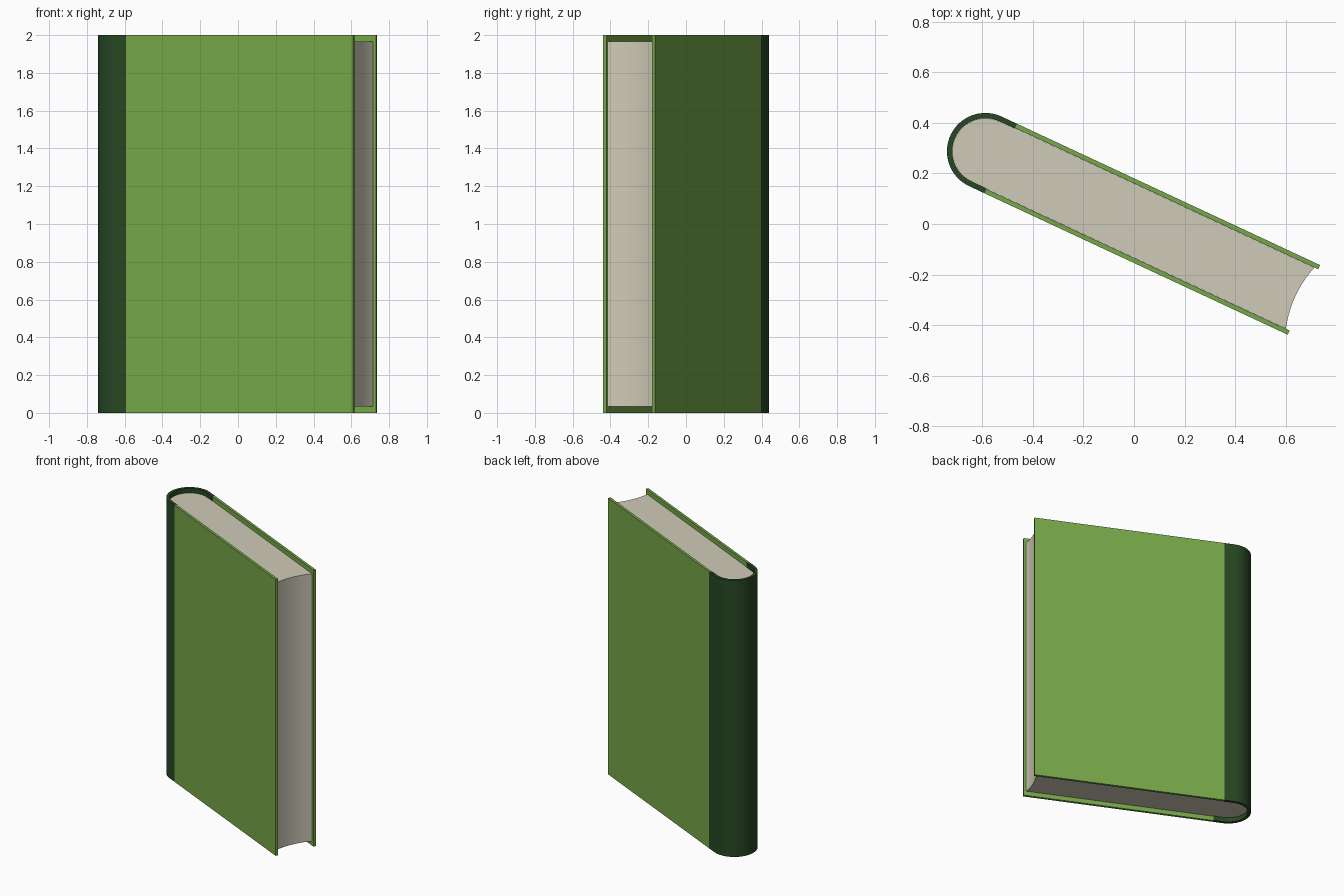
import bpy, bmesh
from math import radians, sin, cos, pi
from mathutils import Matrix

cube = bpy.data.objects.get("Cube")
if cube:
    bpy.data.objects.remove(cube)

# Main dimensions, in the book's own frame (x = spine to fore edge)
HEIGHT = 2.0
RADIUS = 0.152          # half of the book's thickness
BOARD = 0.018           # cover thickness
SPINE = 0.021           # spine thickness
SPINE_X = -0.655        # centre of the rounded spine
JOINT_X = -0.588        # where the spine meets the covers
EDGE_X = 0.737          # free edge of the covers
PAGE_X = 0.72           # corners of the page block
HOLLOW = 0.02           # depth of the concave fore edge
MARGIN = 0.033          # page inset at top and bottom
TURN = Matrix.Translation((0, 0.012 * cos(radians(25)), 0)) @ Matrix.Rotation(radians(-25), 4, 'Z')
TURN.translation.x = 0.005


def material(name, rgb):
    m = bpy.data.materials.new(name)
    m.use_nodes = True
    m.diffuse_color = (*rgb, 1)
    bsdf = m.node_tree.nodes["Principled BSDF"]
    bsdf.inputs["Base Color"].default_value = (*rgb, 1)
    bsdf.inputs["Roughness"].default_value = 0.8
    return m


def prism(name, outline, z0, z1, mat):
    """Extrude a closed outline upwards and turn it into place."""
    bm = bmesh.new()
    face = bm.faces.new([bm.verts.new((x, y, z0)) for x, y in outline])
    up = bmesh.ops.extrude_face_region(bm, geom=[face], use_keep_orig=True)
    top = [g for g in up["geom"] if isinstance(g, bmesh.types.BMVert)]
    bmesh.ops.translate(bm, verts=top, vec=(0, 0, z1 - z0))
    bmesh.ops.recalc_face_normals(bm, faces=bm.faces)
    mesh = bpy.data.meshes.new(name)
    bm.to_mesh(mesh)
    bm.free()
    mesh.materials.append(mat)
    ob = bpy.data.objects.new(name, mesh)
    bpy.context.collection.objects.link(ob)
    ob.matrix_world = TURN
    bpy.ops.object.select_all(action='DESELECT')
    ob.select_set(True)
    bpy.context.view_layer.objects.active = ob
    bpy.ops.object.shade_smooth_by_angle(angle=radians(30))
    return ob


def spine_arc(r, steps=32):
    """Half circle around the spine, from the back side to the front side."""
    angles = [pi / 2 + pi * i / steps for i in range(steps + 1)]
    return [(SPINE_X + r * cos(a), r * sin(a)) for a in angles]


green = material("cover green", (0.185, 0.392, 0.067))
dark = material("spine dark green", (0.021, 0.064, 0.017))
paper = material("paper cream", (0.63, 0.60, 0.48))

# Front and back covers
for name, side in (("front_cover", -1), ("back_cover", 1)):
    outer, inner = side * RADIUS, side * (RADIUS - BOARD)
    prism(name, [(JOINT_X, outer), (EDGE_X, outer), (EDGE_X, inner), (JOINT_X, inner)],
          0, HEIGHT, green)

# Rounded spine wrapping a little onto both covers
r_in = RADIUS - SPINE
outside = [(JOINT_X, RADIUS)] + spine_arc(RADIUS) + [(JOINT_X, -RADIUS)]
inside = [(JOINT_X, r_in)] + spine_arc(r_in) + [(JOINT_X, -r_in)]
prism("spine", outside + inside[::-1], 0, HEIGHT, dark)

# Page block with a rounded back and a hollow fore edge
half = RADIUS - BOARD - 0.0005
steps = 16
fore_edge = []
for i in range(steps + 1):
    t = 2 * i / steps - 1
    fore_edge.append((PAGE_X - HOLLOW * (1 - t * t), t * half))
back = spine_arc(r_in - 0.0005)
prism("pages", [(JOINT_X, half)] + back + [(JOINT_X, -half)] + fore_edge,
      MARGIN, HEIGHT - MARGIN, paper)
